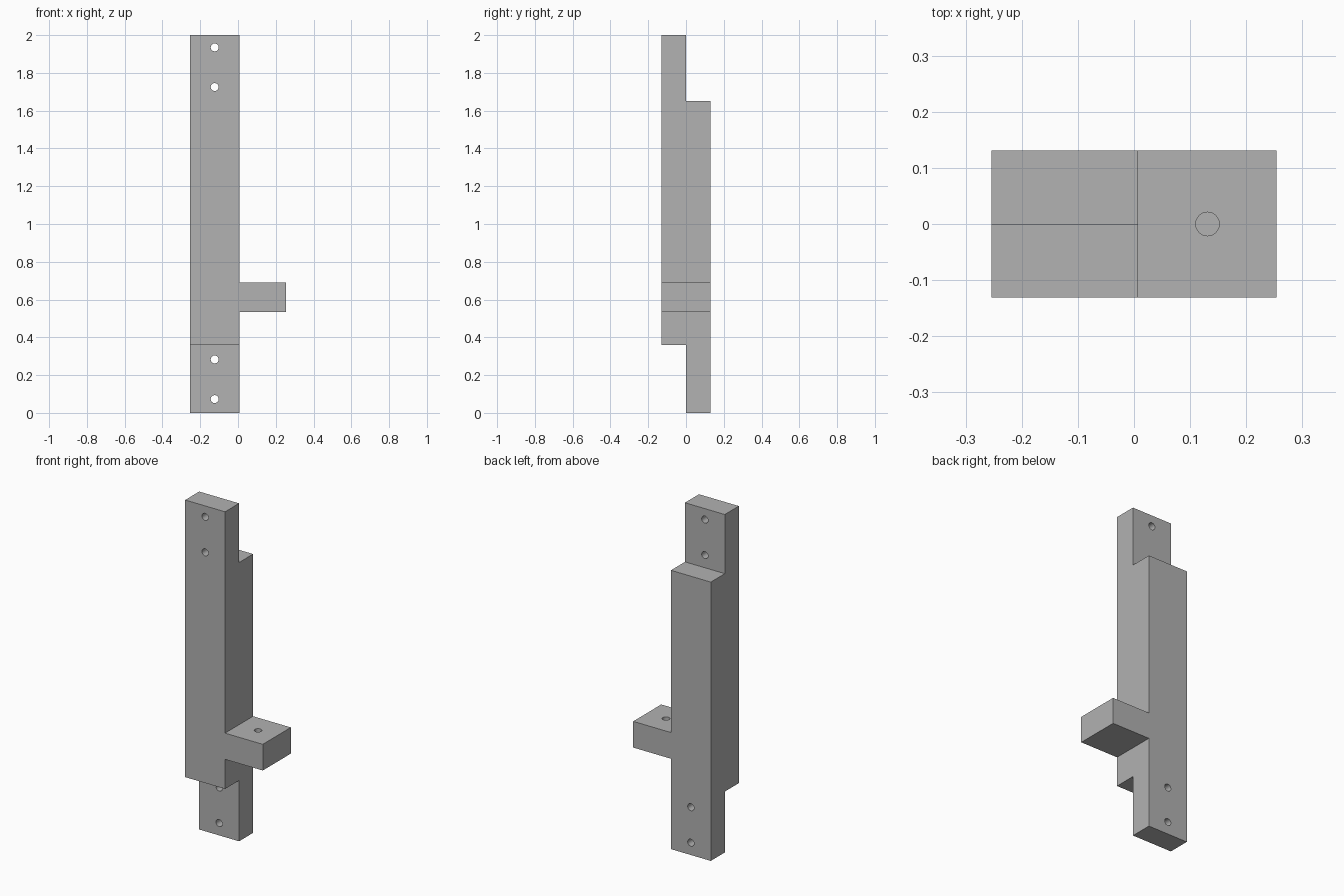
import bpy
import bmesh

cube = bpy.data.objects.get("Cube")
if cube:
    bpy.data.objects.remove(cube, do_unlink=True)

HEIGHT = 2.0
X0, X1, X2 = -0.254, 0.007, 0.254      # post left edge, post right edge, tab end
HALF_Y = 0.131
TAB_LOW, TAB_HIGH = 0.535, 0.69
LAP_LOW, LAP_HIGH = 0.36, 1.65
HOLE_X, HOLE_R = (X0 + X1) / 2, 0.021

grey = bpy.data.materials.new("plain_grey")
grey.use_nodes = True
colour = (0.445, 0.445, 0.445, 1)
grey.diffuse_color = colour
grey.node_tree.nodes["Principled BSDF"].inputs["Base Color"].default_value = colour


def make_post():
    """Post outline with side tab, extruded from front to back."""
    outline = [(X0, 0), (X1, 0), (X1, TAB_LOW), (X2, TAB_LOW),
               (X2, TAB_HIGH), (X1, TAB_HIGH), (X1, HEIGHT), (X0, HEIGHT)]
    bm = bmesh.new()
    face = bm.faces.new([bm.verts.new((x, -HALF_Y, z)) for x, z in outline])
    result = bmesh.ops.extrude_face_region(bm, geom=[face])
    moved = [v for v in result["geom"] if isinstance(v, bmesh.types.BMVert)]
    bmesh.ops.translate(bm, verts=moved, vec=(0, 2 * HALF_Y, 0))
    bmesh.ops.recalc_face_normals(bm, faces=bm.faces)
    mesh = bpy.data.meshes.new("lapped_post_with_tab")
    bm.to_mesh(mesh)
    bm.free()
    obj = bpy.data.objects.new("lapped_post_with_tab", mesh)
    bpy.context.collection.objects.link(obj)
    obj.data.materials.append(grey)
    return obj


def cut(target, cutter):
    """Subtract the cutter from the target, then discard it."""
    cutter.hide_render = True
    cutter.data.materials.append(grey)
    mod = target.modifiers.new("cut", "BOOLEAN")
    mod.operation = "DIFFERENCE"
    mod.solver = "EXACT"
    mod.object = cutter
    bpy.context.view_layer.objects.active = target
    bpy.ops.object.modifier_apply(modifier=mod.name)
    bpy.data.objects.remove(cutter, do_unlink=True)


def box(low, high):
    centre = [(a + b) / 2 for a, b in zip(low, high)]
    bpy.ops.mesh.primitive_cube_add(size=1, location=centre)
    obj = bpy.context.object
    obj.scale = [b - a for a, b in zip(low, high)]
    return obj


def drill(centre, depth, rotation=(0, 0, 0)):
    bpy.ops.mesh.primitive_cylinder_add(vertices=32, radius=HOLE_R, depth=depth,
                                        location=centre, rotation=rotation)
    return bpy.context.object


post = make_post()

# Half-lap joints: front removed at the foot, back removed at the head
cut(post, box((-0.4, -0.3, -0.1), (0.1, 0, LAP_LOW)))
cut(post, box((-0.4, 0, LAP_HIGH), (0.1, 0.3, HEIGHT + 0.1)))

# Bolt holes through both laps
for z in (0.073, 0.283, 1.725, 1.935):
    cut(post, drill((HOLE_X, 0, z), 0.6, (1.570796, 0, 0)))

# Blind hole in the top of the tab
cut(post, drill((0.131, 0, TAB_HIGH), 0.2))

# Smooth hole walls, crisp edges elsewhere
bpy.ops.object.select_all(action="DESELECT")
post.select_set(True)
bpy.context.view_layer.objects.active = post
bpy.ops.object.shade_smooth_by_angle(angle=0.52)
